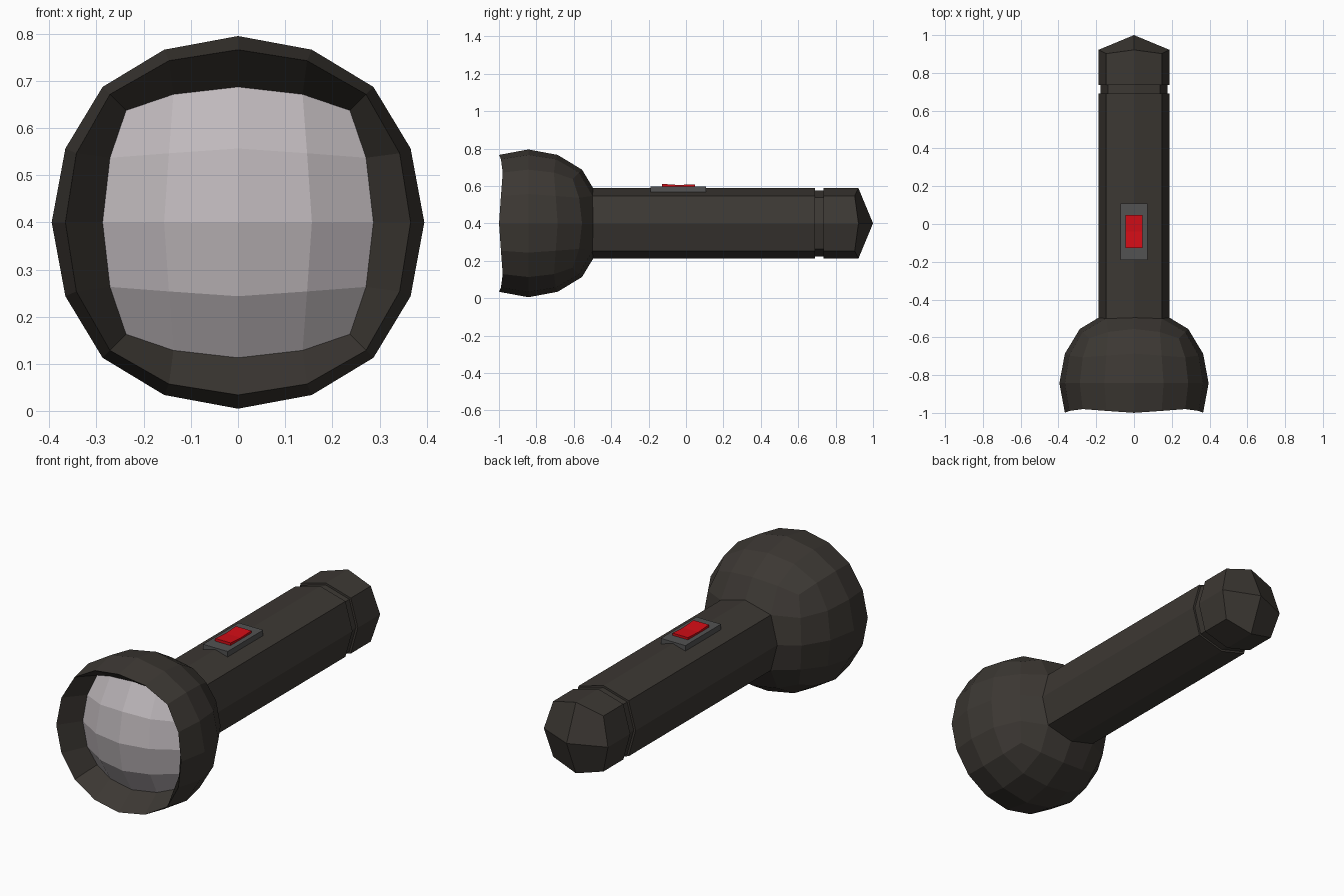
import bpy, bmesh
from mathutils import Vector

if "Cube" in bpy.data.objects:
    bpy.data.objects.remove(bpy.data.objects["Cube"])


def material(name, rgb):
    m = bpy.data.materials.new(name)
    m.diffuse_color = (*rgb, 1)
    m.use_nodes = True
    m.node_tree.nodes["Principled BSDF"].inputs["Base Color"].default_value = m.diffuse_color
    return m


CASING = material("dark_casing", (0.045, 0.039, 0.033))
LENS = material("lens", (0.52, 0.48, 0.50))
PLATE = material("grey_plate", (0.085, 0.085, 0.085))
RED = material("red_button", (0.65, 0.004, 0.008))


def add_object(name, bm, *mats, normals=True):
    if normals:
        bmesh.ops.recalc_face_normals(bm, faces=bm.faces)
    me = bpy.data.meshes.new(name)
    bm.to_mesh(me)
    bm.free()
    for m in mats:
        me.materials.append(m)
    ob = bpy.data.objects.new(name, me)
    bpy.context.collection.objects.link(ob)
    return ob


def extrude_x(name, profile, half, mat):
    """Extrude a (y, z) outline symmetrically across x."""
    bm = bmesh.new()
    sides = [[bm.verts.new((x, y, z)) for y, z in profile] for x in (-half, half)]
    for s in sides:
        bm.faces.new(s)
    n = len(profile)
    for i in range(n):
        j = (i + 1) % n
        bm.faces.new((sides[0][i], sides[0][j], sides[1][j], sides[1][i]))
    return add_object(name, bm, mat)


# Head: subdivided cube rounded to a ball, its front patch pushed in as the lens
bm = bmesh.new()
bmesh.ops.create_cube(bm, size=2)
head = add_object("head_and_lens", bm, CASING, LENS)
sub = head.modifiers.new("round", "SUBSURF")
sub.levels = 2
sub.use_limit_surface = False
rounded = bpy.data.meshes.new_from_object(
    head.evaluated_get(bpy.context.evaluated_depsgraph_get()))
head.modifiers.clear()

bm = bmesh.new()
bm.from_mesh(rounded)
lens_verts = set()
for v in bm.verts:
    d = v.co.normalized()
    m = max(abs(c) for c in d)
    v.co = d * (0.395 + 0.0375 * (1 - m)) + Vector((0, -0.843, 0.4))
    if -d.y > m - 1e-4:
        lens_verts.add(v)
for f in bm.faces:
    f.material_index = int(all(v in lens_verts for v in f.verts))
    f.smooth = False
for v in lens_verts:
    v.co.y += 0.24
bm.to_mesh(head.data)
bm.free()

# Barrel: eight-sided tube with a groove and a blunt pointed tail
E, C = 0.188, 0.147
SECTION = [(E, 0), (C, C), (0, E), (-C, C), (-E, 0), (-C, -C), (0, -E), (C, -C)]
# y of the ring, scale, forward shift of the corner vertices
RINGS = [(-0.6, 1, 0), (0.69, 1, 0), (0.69, 0.94, 0), (0.735, 0.94, 0),
         (0.735, 1, 0), (0.922, 1, 0.02)]
bm = bmesh.new()
rings = [[bm.verts.new((x * s, y - shift * (i % 2), 0.4 + z * s))
          for i, (x, z) in enumerate(SECTION)] for y, s, shift in RINGS]
for a, b in zip(rings, rings[1:]):
    for i in range(8):
        j = (i + 1) % 8
        bm.faces.new((a[i], a[j], b[j], b[i]))
bm.faces.new(rings[0])
tip = bm.verts.new((0, 1, 0.4))
for i in range(0, 8, 2):
    bm.faces.new((rings[-1][i], rings[-1][i + 1], rings[-1][(i + 2) % 8], tip))
add_object("barrel", bm, CASING)

# Switch: grey plate with a dished red rocker
extrude_x("switch_plate", [(-0.19, 0.56), (0.108, 0.56), (0.108, 0.597), (-0.19, 0.597)],
          0.072, PLATE)
extrude_x("switch_button", [(-0.127, 0.58), (0.048, 0.58), (0.048, 0.609),
                            (-0.04, 0.605), (-0.127, 0.611)], 0.045, RED)
